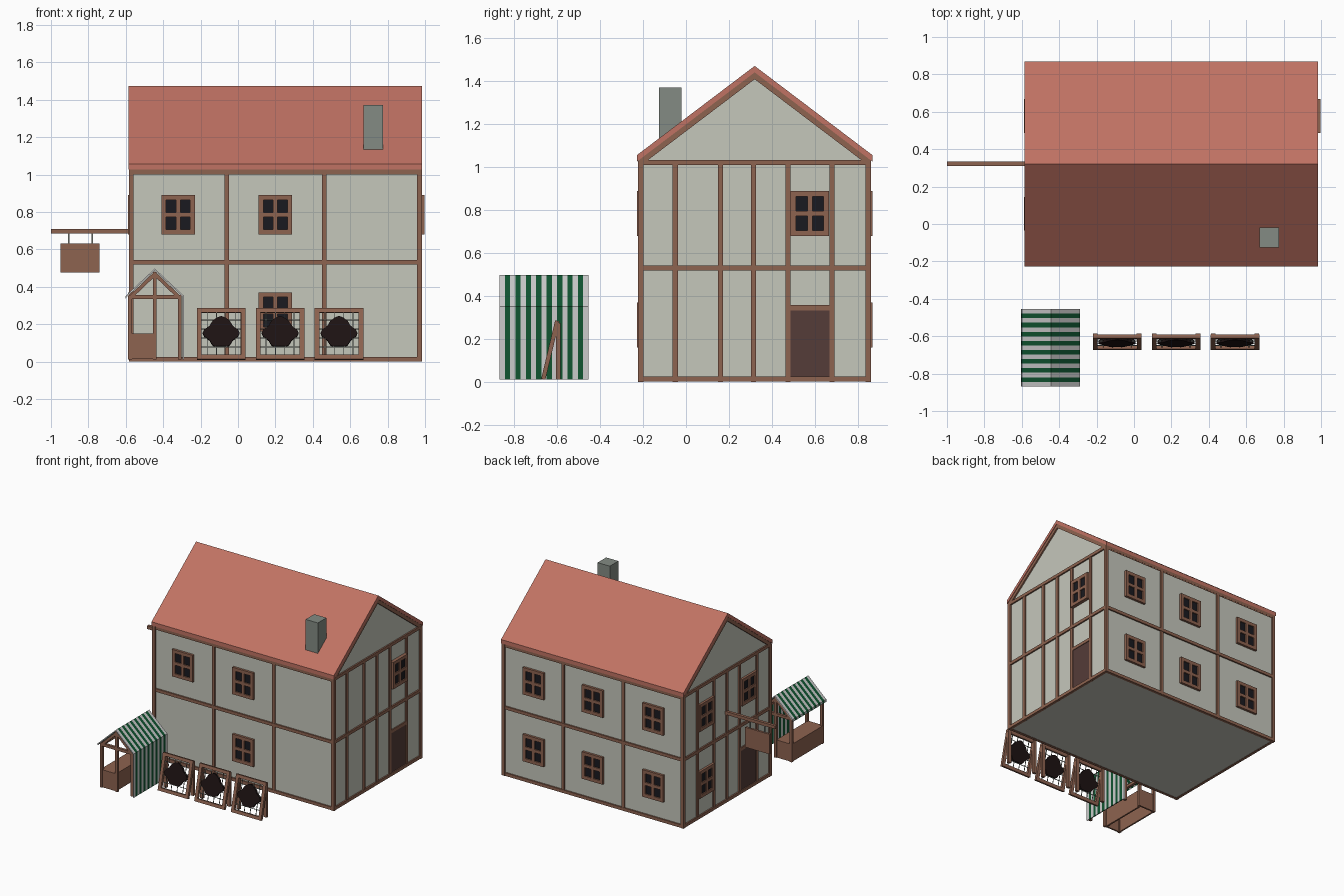
import bpy, bmesh, math
from mathutils import Vector

if "Cube" in bpy.data.objects:
    bpy.data.objects.remove(bpy.data.objects["Cube"], do_unlink=True)


def material(name, r, g, b):
    m = bpy.data.materials.new(name)
    m.use_nodes = True
    m.diffuse_color = (r, g, b, 1)
    m.node_tree.nodes["Principled BSDF"].inputs["Base Color"].default_value = (r, g, b, 1)
    return m


PLASTER = material("plaster", 0.56, 0.57, 0.50)
TIMBER = material("timber", 0.27, 0.125, 0.08)
TILE = material("roof_tile", 0.53, 0.17, 0.125)
STONE = material("stone", 0.23, 0.26, 0.23)
GLASS = material("dark_glass", 0.01, 0.01, 0.014)
DOOR = material("door_wood", 0.09, 0.045, 0.04)
GREEN = material("green_cloth", 0.005, 0.09, 0.03)
WHITE = material("white_cloth", 0.56, 0.56, 0.56)
HIDE = material("dark_hide", 0.012, 0.006, 0.006)


def finish(name, bm, mat):
    bmesh.ops.recalc_face_normals(bm, faces=bm.faces)
    mesh = bpy.data.meshes.new(name)
    bm.to_mesh(mesh)
    bm.free()
    mesh.materials.append(mat)
    obj = bpy.data.objects.new(name, mesh)
    bpy.context.collection.objects.link(obj)
    return obj


def boxes(name, mat, spans):
    """One object made of boxes given as (x0, x1, y0, y1, z0, z1)."""
    bm = bmesh.new()
    for x0, x1, y0, y1, z0, z1 in spans:
        verts = bmesh.ops.create_cube(bm, size=1)["verts"]
        bmesh.ops.scale(bm, verts=verts, vec=(x1 - x0, y1 - y0, z1 - z0))
        bmesh.ops.translate(bm, verts=verts, vec=((x0 + x1) / 2, (y0 + y1) / 2, (z0 + z1) / 2))
    return finish(name, bm, mat)


def prism(name, mat, outline, axis, start, end):
    """Extrude a 2D outline along x (outline = y, z) or y (outline = x, z)."""
    bm = bmesh.new()
    place = (lambda a, b: (start, a, b)) if axis == "x" else (lambda a, b: (a, start, b))
    face = bm.faces.new([bm.verts.new(place(a, b)) for a, b in outline])
    extruded = bmesh.ops.extrude_face_region(bm, geom=[face])["geom"]
    shift = Vector((end - start, 0, 0) if axis == "x" else (0, end - start, 0))
    bmesh.ops.translate(bm, vec=shift, verts=[v for v in extruded if isinstance(v, bmesh.types.BMVert)])
    return finish(name, bm, mat)


# House body with gable ends
X0, X1, Y0, Y1 = -0.57, 0.97, -0.21, 0.85
MID, EAVE = (Y0 + Y1) / 2, 1.03
prism("house_walls", PLASTER,
      [(Y0, 0.003), (Y1, 0.003), (Y1, EAVE), (MID, 1.42), (Y0, EAVE)], "x", X0, X1)

# Each wall: running axis, plane position, outward direction
WALLS = {"front": ("x", Y0, -1), "back": ("x", Y1, 1),
         "right": ("y", X1, 1), "left": ("y", X0, -1)}


def on_wall(wall, u, z, w, h, depth):
    axis, plane, out = WALLS[wall]
    a, b = sorted((plane - out * 0.01, plane + out * depth))
    run = (u - w / 2, u + w / 2)
    return (*run, a, b, z - h / 2, z + h / 2) if axis == "x" else (a, b, *run, z - h / 2, z + h / 2)


# Timber framing
B = 0.024
boxes("corner_posts", TIMBER, [(x - 0.0125, x + 0.0125, y - 0.0125, y + 0.0125, 0, EAVE)
                               for x in (X0, X1) for y in (Y0, Y1)])
STUDS = {"x": (-0.06, 0.46), "y": (-0.05, 0.16, MID - 0.005, 0.475, 0.68)}
for wall, (axis, plane, out) in WALLS.items():
    lo, hi = (X0, X1) if axis == "x" else (Y0, Y1)
    beams = [on_wall(wall, (lo + hi) / 2, z, hi - lo + 0.02, B, 0.011) for z in (0.013, 0.53, 1.022)]
    beams += [on_wall(wall, u, EAVE / 2, B, EAVE, 0.009) for u in STUDS[axis]]
    boxes(wall + "_timbers", TIMBER, beams)


# Four-pane windows
def window(wall, u, z, depth=0.018):
    name = f"{wall}_window"
    boxes(name + "_glass", GLASS, [on_wall(wall, u, z, 0.17, 0.20, depth - 0.009)])
    frame = [on_wall(wall, u + s * 0.077, z, 0.026, 0.21, depth) for s in (-1, 1)]
    frame += [on_wall(wall, u, z + s * 0.092, 0.18, 0.026, depth) for s in (-1, 1)]
    frame += [on_wall(wall, u, z, 0.024, 0.18, depth), on_wall(wall, u, z, 0.15, 0.024, depth)]
    boxes(name + "_frame", TIMBER, frame)


LOW, HIGH = 0.265, 0.785
for u in (-0.32, 0.2, 0.71):
    for z in (LOW, HIGH):
        window("back", u, z)
for u, z in ((-0.32, HIGH), (0.2, HIGH), (0.2, LOW)):
    window("front", u, z)
window("right", 0.577, HIGH, 0.026)
for u, z in ((0.577, HIGH), (0.577, LOW), (0.055, HIGH)):
    window("left", u, z)

# Doors on both gable ends
for wall, u in (("right", 0.577), ("left", 0.055)):
    boxes(wall + "_door", DOOR, [on_wall(wall, u, 0.18, 0.19, 0.31, 0.004)])
    boxes(wall + "_door_lintel", TIMBER, [on_wall(wall, u, 0.345, 0.2, B, 0.009)])

# Roof slabs and the timber under them
for side, name in ((-1, "front"), (1, "back")):
    def slope(top, thick, reach):
        drop = reach * 0.415 / 0.548
        end = MID + side * reach
        return [(MID, top), (end, top - drop), (end, top - drop - thick), (MID, top - thick)]
    prism(name + "_roof", TILE, slope(1.472, 0.03, 0.548), "x", X0 - 0.015, X1 + 0.015)
    prism(name + "_roof_rafters", TIMBER, slope(1.442, 0.032, 0.54), "x", X0 - 0.011, X1 + 0.011)

boxes("chimney", STONE, [(0.67, 0.775, -0.125, -0.02, 1.08, 1.372)])

# Hanging sign
boxes("sign_bracket", TIMBER, [(-1, X0, 0.31, 0.333, 0.685, 0.71)])
boxes("sign_board", TIMBER, [(-0.95, -0.74, 0.313, 0.33, 0.475, 0.63)])
boxes("sign_straps", STONE, [(x - 0.004, x + 0.004, 0.318, 0.326, 0.62, 0.69) for x in (-0.905, -0.78)])

# Market stall frame
SX, SY0, SY1, SZ = -0.445, -0.86, -0.462, 0.35
ends = (SY0, SY1 - 0.02)
frame = [(x, x + 0.02, y, y + 0.02, 0.012, top) for y in ends
         for x, top in ((-0.587, SZ), (SX - 0.01, 0.48), (-0.322, SZ))]
frame += [(-0.587, -0.302, y, y + 0.02, 0.335, 0.357) for y in ends]
frame += [(x, x + 0.02, SY0, SY1, 0.335, 0.355) for x in (-0.587, -0.322)]
boxes("stall_frame", TIMBER, frame)
for y in ends:
    prism("stall_rafters", TIMBER,
          [(-0.588, 0.345), (SX, 0.482), (-0.302, 0.345), (-0.33, 0.345), (SX, 0.455), (-0.56, 0.345)],
          "y", y, y + 0.02)

# Stall counter, open underneath
boxes("stall_counter", TIMBER, [
    (-0.585, -0.45, SY0 + 0.004, SY1 - 0.004, 0.138, 0.15),
    (-0.585, -0.573, SY0 + 0.004, SY1 - 0.004, 0.014, 0.14),
    (-0.462, -0.45, SY0 + 0.004, SY1 - 0.004, 0.014, 0.14),
    (-0.585, -0.45, SY0 + 0.004, SY0 + 0.016, 0.014, 0.14),
    (-0.585, -0.45, SY1 - 0.016, SY1 - 0.004, 0.014, 0.14)])

# Striped awning with a side curtain down to the ground
STRIPES, A0, A1 = 17, -0.868, -0.455
cloth = [(-0.603, 0.335), (-0.6, 0.352), (SX, 0.497), (-0.29, 0.352), (-0.29, 0.01),
         (-0.297, 0.01), (-0.297, 0.348), (SX, 0.487), (-0.595, 0.345)]
step = (A1 - A0) / STRIPES
for i in range(STRIPES):
    prism("awning_stripe", GREEN if i % 2 else WHITE, cloth, "y", A0 + i * step, A0 + (i + 1) * step)

# Leaning drying racks, each with a stretched hide
for cx in (-0.09, 0.225, 0.54):
    W, H, T = 0.13, 0.28, 0.01
    bars = [(s * (W - 0.0125) - 0.0125, s * (W - 0.0125) + 0.0125, -T, T, 0, H) for s in (-1, 1)]
    bars += [(-W, W, -T, T, z, z + 0.024) for z in (0, H - 0.024)]
    wires = [(u - 0.002, u + 0.002, -0.002, 0.002, 0.01, H - 0.01) for u in (-0.075, -0.025, 0.025, 0.075)]
    wires += [(-W + 0.01, W - 0.01, -0.002, 0.002, z, z + 0.004) for z in (0.065, 0.115, 0.165, 0.215)]
    outline = []
    for i in range(32):
        a = i * math.tau / 32
        r = 0.076 + 0.018 * abs(math.cos(a)) ** 12 + 0.022 * max(0, math.sin(a)) ** 20
        r += 0.005 * math.cos(6 * a)
        outline.append((r * math.cos(a), 0.143 + r * math.sin(a)))
    for obj in (boxes("rack_frame", TIMBER, bars), boxes("rack_wires", STONE, wires),
                prism("stretched_hide", HIDE, outline, "y", -0.009, 0.009)):
        obj.location = (cx, -0.665, 0.012)
        obj.rotation_euler.x = -0.235
    legs = [(cx + s * 0.117 - 0.0125, cx + s * 0.117 + 0.0125, -0.605, -0.585, 0.012, 0.275) for s in (-1, 1)]
    boxes("rack_legs", TIMBER, legs)
